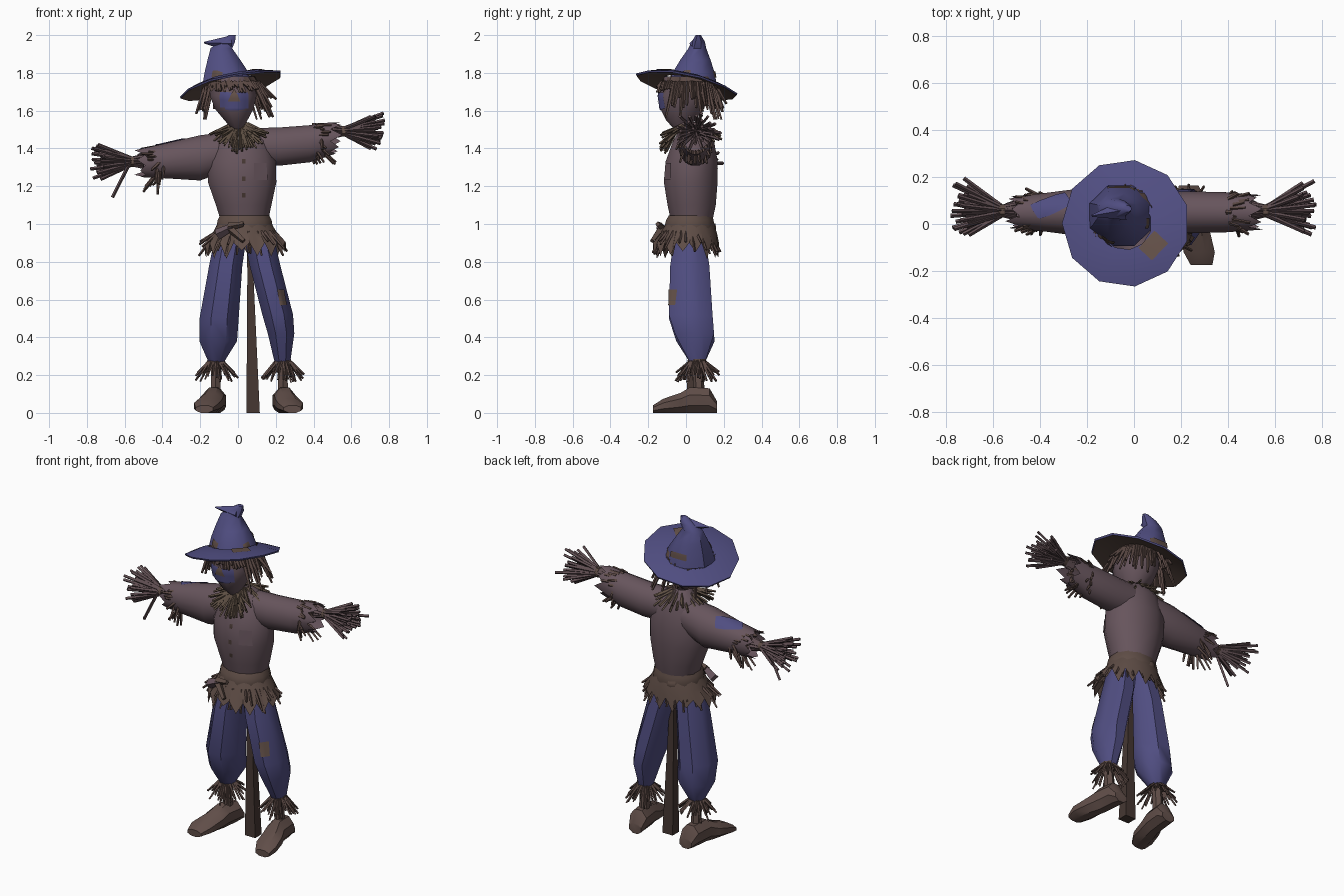
import bpy, bmesh, math, random
from mathutils import Vector
from mathutils.bvhtree import BVHTree

if "Cube" in bpy.data.objects:
    bpy.data.objects.remove(bpy.data.objects["Cube"])

random.seed(4)
R = random.uniform
TAU = math.tau


def material(name, r, g, b):
    m = bpy.data.materials.new(name)
    m.diffuse_color = (r, g, b, 1)
    m.use_nodes = True
    m.node_tree.nodes["Principled BSDF"].inputs["Base Color"].default_value = m.diffuse_color
    return m


BLUE = material("faded blue cloth", .080, .075, .22)
MAUVE = material("mauve shirt cloth", .135, .090, .108)
BROWN = material("brown sackcloth", .112, .073, .060)
STRAW = material("olive straw", .112, .078, .056)
TWIG = material("mauve straw", .112, .073, .080)
HAIR = material("dark hair straw", .100, .063, .055)
LEATHER = material("shoe leather", .118, .076, .066)
WOOD = material("dark wood", .060, .038, .032)
TAN = material("tan patch", .130, .084, .068)


def finish(name, bm, *mats, angle=45):
    me = bpy.data.meshes.new(name)
    bm.to_mesh(me)
    bm.free()
    for m in mats:
        me.materials.append(m)
    me.shade_smooth()
    me.set_sharp_from_angle(angle=math.radians(angle))
    ob = bpy.data.objects.new(name, me)
    bpy.context.collection.objects.link(ob)
    return ob


def loft(name, secs, mat, n=10, axis='z', jag=0, caps=True, phase=.5, angle=45):
    """Rings (position, centre a, centre b, radius a, radius b); last ring may be ragged."""
    bm = bmesh.new()
    rings = []
    for k, (t, a, b, ra, rb) in enumerate(secs):
        ring = []
        for i in range(n):
            w = TAU * (i + phase) / n
            p, q, s = a + ra * math.cos(w), b + rb * math.sin(w), t
            if k == len(secs) - 1 and i % 2:
                s += jag * R(.5, 1.3)
            co = {'z': (p, q, s), 'x': (s, p, q), 'y': (p, s, q)}[axis]
            ring.append(bm.verts.new(co))
        rings.append(ring)
    for r0, r1 in zip(rings, rings[1:]):
        for i in range(n):
            j = (i + 1) % n
            bm.faces.new((r0[i], r0[j], r1[j], r1[i]))
    if caps:
        bm.faces.new(rings[0])
        bm.faces.new(rings[-1])
    bmesh.ops.recalc_face_normals(bm, faces=bm.faces)
    return finish(name, bm, mat, angle=angle)


def straws(name, pairs, r, mat, tip=.6):
    """One tapered four-sided stalk per (start, end) pair."""
    bm = bmesh.new()
    for p, q in pairs:
        p, q = Vector(p), Vector(q)
        d = q - p
        mx = d.to_track_quat('Z', 'Y').to_matrix().to_4x4()
        mx.translation = (p + q) / 2
        bmesh.ops.create_cone(bm, cap_ends=True, segments=4, radius1=r, radius2=r * tip,
                              depth=d.length, matrix=mx)
    return finish(name, bm, mat, angle=30)


def ruff(name, c, r0, z0, r1, z1, count, r, mat, squash=1.0):
    """Ring of stalks spreading from radius r0 to a random radius and height."""
    pairs = []
    for i in range(count):
        w = TAU * (i + R(-.4, .4)) / count
        u, v, e = math.cos(w), math.sin(w) * squash, R(*r1)
        pairs.append(((c[0] + r0 * u, c[1] + r0 * v, z0),
                      (c[0] + e * u, c[1] + e * v, R(*z1))))
    return straws(name, pairs, r, mat)


def patch(name, target, c, w, h, mat, taper=1.0, lift=.005):
    """Thin cloth plate wrapped onto the nearest surface of a part."""
    bm = bmesh.new()
    bm.from_mesh(target.data)
    tree = BVHTree.FromBMesh(bm)
    bm.free()
    loc, nor, _, _ = tree.find_nearest(Vector(c))
    u = Vector((0, 0, 1)).cross(nor)
    u = u.normalized() if u.length > .1 else Vector((1, 0, 0))
    v = nor.cross(u)
    bm = bmesh.new()
    g = []
    for j in range(5):
        k = 1 + (taper - 1) * j / 4
        for i in range(5):
            p, q, _, _ = tree.find_nearest(loc + u * w * k * (i / 4 - .5) + v * h * (j / 4 - .5))
            g.append(bm.verts.new(p + q * lift))
    for j in range(4):
        for i in range(4):
            a = j * 5 + i
            bm.faces.new((g[a], g[a + 1], g[a + 6], g[a + 5]))
    bmesh.ops.remove_doubles(bm, verts=bm.verts, dist=.0005)
    bm.normal_update()
    for f in bm.faces:
        if f.normal.dot(nor) < 0:
            f.normal_flip()
    return finish(name, bm, mat)


# Pole
loft("pole", [(0, .08, .035, .05, .045), (.75, .065, .035, .022, .022),
              (.9, .06, .035, .02, .02)], WOOD, 4)

# Shirt body, belt and ragged hem
torso = loft("shirt_body", [(1.0, .035, .03, .125, .11), (1.1, .03, .03, .152, .132),
                            (1.22, .022, .025, .187, .147), (1.33, .02, .03, .188, .143),
                            (1.44, .02, .04, .155, .112), (1.5, .01, .045, .105, .08),
                            (1.54, 0, .03, .045, .045)], MAUVE, 12, caps=False)
belt = loft("belt", [(.965, .035, .02, .15, .135), (.98, .035, .02, .155, .14),
                     (1.02, .035, .02, .148, .13), (1.045, .035, .025, .135, .12)], BROWN, 12,
            caps=False)
loft("shirt_hem", [(1.0, .035, .02, .145, .13), (.95, .037, .015, .172, .15),
                   (.90, .04, .0, .215, .175)], BROWN, 32, jag=-.07, caps=False)
ruff("hem_straw", (.04, 0), .15, .96, (.2, .25), (.83, .91), 32, .010, HAIR, .8)
straws("belt_knot", [((-.11, -.12, .945), (-.03, -.14, .985))], .03, MAUVE)
straws("belt_tails", [((-.05, -.13, .985), (.03, -.15, 1.0)), ((-.05, -.13, .98), (.03, -.18, .91))],
       .022, BROWN)
patch("belt_patch", belt, (-.06, .3, .99), .05, .05, TAN)
for z in (1.34, 1.24, 1.15):
    patch("button", torso, (.03, -.13, z), .02, .025, WOOD)
patch("chest_pocket", torso, (.125, -.11, 1.28), .08, .09, MAUVE, .9, .006)

# Trousers, ankles, straw cuffs and shoes
legs = {"left": ([(.98, -.03, .02, .09, .08), (.78, -.065, .02, .095, .112), (.5, -.1, .025, .112, .125),
                  (.38, -.105, .05, .108, .11), (.27, -.115, .06, .045, .045)], -.118, -.06),
        "right": ([(.98, .10, .02, .085, .08), (.78, .143, .02, .088, .112), (.52, .21, .025, .088, .125),
                   (.42, .228, .045, .076, .112), (.27, .235, .06, .045, .045)], .238, .05)}
for side, (secs, x, toe) in legs.items():
    leg = loft(side + "_trouser_leg", secs, BLUE, 8, caps=False)
    if side == "right":
        patch("knee_patch", leg, (.3, -.12, .63), .055, .085, TAN)
    loft(side + "_ankle", [(.1, x, .07, .03, .03), (.27, x, .06, .028, .028)], LEATHER, 6, caps=False)
    loft(side + "_ankle_tie", [(.255, x, .06, .046, .046), (.285, x, .06, .046, .046)], BROWN, 8)
    ruff(side + "_ankle_straw", (x, .06), .035, .275, (.065, .12), (.16, .22), 36, .009, HAIR)
    loft(side + "_shoe", [(y, x + toe * f, h / 2, w, h / 2 / math.cos(math.pi / 8))
                          for y, f, w, h in ((.165, -.1, .045, .06), (.125, 0, .06, .13),
                                             (.02, .2, .06, .135), (-.03, .45, .068, .105),
                                             (-.12, .8, .072, .075), (-.175, 1, .05, .04))],
         LEATHER, 8, 'y', angle=35)

# Sleeves, ragged cuffs and straw hands
arms = {"left": (-1, [(.06, 1.385, .105), (.2, 1.35, .122), (.38, 1.335, .095), (.49, 1.325, .078)], 1.33),
        "right": (1, [(.1, 1.41, .10), (.22, 1.41, .103), (.38, 1.425, .10), (.49, 1.455, .085)], 1.49)}
for side, (s, secs, hz) in arms.items():
    sleeve = loft(side + "_sleeve", [(s * x, .05, z, r * .88, r) for x, z, r in secs], MAUVE, 16, 'x',
                  jag=s * .05, caps=False)
    if side == "left":
        patch("sleeve_patch", sleeve, (-.37, .115, 1.5), .16, .085, BLUE)
    cz = secs[-1][1]
    fringe, hand = [], []
    for i in range(28):
        w = TAU * i / 28
        c, q = math.cos(w), math.sin(w)
        low = q < .2
        x = R(.38, .45)
        fringe.append(((s * x, .05 + .07 * c, cz + .07 * q),
                       (s * (x + R(.0, .08)), .05 + R(.08, .105) * c,
                        cz + (.10 if low else .075) * q - R(.03, .07) * low)))
    for i in range(36):
        w, k = i * 2.4, math.sqrt((i + .5) / 36)
        c, q = math.cos(w) * k, math.sin(w) * k
        reach = R(.15, .228) * (1 - .1 * k)
        f = R(.85, 1.1)
        hand.append(((s * .5, .055 + .035 * c, hz + .035 * q), (s * .565, .055 + .018 * c, hz + .018 * q)))
        hand.append(((s * .56, .055 + .018 * c, hz + .018 * q),
                     (s * (.565 + reach), .06 + .135 * f * c, hz + .108 * f * q)))
    if s < 0:
        hand.append(((s * .57, .03, hz), (s * .665, .03, hz - .19)))
    straws(side + "_cuff_straw", fringe, .010, HAIR)
    straws(side + "_straw_hand", hand, .0095, TWIG, .95)
    loft(side + "_wrist_tie", [(s * .55, .055, hz, .03, .03), (s * .58, .055, hz, .03, .03)],
         BROWN, 8, 'x')

# Straw collar: ring all round and a fuller fan on the chest
ruff("collar_straw", (.01, .03), .04, 1.53, (.12, .165), (1.43, 1.49), 44, .010, STRAW)
fan = []
for i in range(30):
    a, e = math.radians(-80 + 160 * i / 29), R(.10, .15)
    fan.append(((.01 + .03 * math.sin(a), -.045, 1.51),
                (.015 + e * math.sin(a), R(-.14, -.10), 1.505 - e * .9 * math.cos(a))))
straws("collar_front_fan", fan, .010, STRAW)

# Head with eye patches, nose and mouth
head = loft("head", [(1.50, -.005, -.03, .025, .03), (1.545, -.01, -.03, .06, .075),
                     (1.61, -.02, -.02, .106, .12), (1.68, -.025, -.015, .128, .135),
                     (1.78, -.03, 0, .115, .12)], MAUVE, 12, caps=False)
for name, x in (("left_eye_patch", -.095), ("right_eye_patch", .055)):
    patch(name, head, (x, -.2, 1.645), .095, .085, BLUE, .85)
patch("nose", head, (-.02, -.3, 1.66), .07, .065, TAN, .05, .009)
patch("mouth", head, (-.015, -.3, 1.59), .12, .02, BLUE)

# Hair: ragged cap under the brim plus hanging locks, short over the face
loft("hair_cap", [(1.78, -.03, .01, .12, .125), (1.735, -.03, .015, .155, .155)], HAIR, 28,
     jag=-.045, caps=False)
locks = []
for i in range(66):
    w = TAU * (i + R(-.4, .4)) / 66
    c, s = math.cos(w), math.sin(w)
    front = s < -.6
    e, z = (R(.15, .165), R(1.69, 1.73)) if front else (R(.165, .22), R(1.55, 1.67))
    locks.append(((-.03 + .135 * c, .01 + .135 * s, 1.75), (-.01 + e * c, .008 + e * s, z)))
straws("hair_locks", locks, .014, HAIR, .45)

# Hat: tilted drooping brim with a brown underside, crown, folded tip and patches
brim = loft("hat_brim", [(1.772, -.035, 0, .11, .11), (1.762, -.035, 0, .2, .2),
                         (1.738, -.035, .003, .272, .272), (1.728, -.035, .003, .268, .268),
                         (1.750, -.035, 0, .19, .19), (1.758, -.035, 0, .11, .11)], BLUE, 11,
            caps=False)
brim.data.materials.append(BROWN)
for v in brim.data.vertices:
    x, y = v.co.x + .035, v.co.y
    v.co.z += .2 * x - .195 * y + .18 * (x * x - y * y) * math.sin(3 * x)
for p in brim.data.polygons:
    inner = math.hypot(p.center.x + .035, p.center.y) < .25
    p.material_index = int(p.normal.z < -.05 and inner)
crown = loft("hat_crown", [(1.73, -.055, .035, .145, .14), (1.80, -.06, .04, .127, .121),
                           (1.87, -.075, .05, .093, .086), (1.93, -.088, .06, .062, .051),
                           (1.965, -.06, .065, .048, .038), (2.0, -.03, .065, .02, .015)], BLUE, 8)
straws("hat_folded_tip", [((-.04, .06, 1.955), (-.18, .035, 1.96))], .043, BLUE, .1)
patch("brim_patch", brim, (.08, -.09, 1.83), .10, .08, TAN)
patch("crown_patch_front", crown, (-.13, -.15, 1.82), .07, .035, BROWN)
patch("crown_patch_side", crown, (.12, 0, 1.83), .05, .03, BROWN)
patch("crown_patch_back", crown, (-.05, .25, 1.81), .12, .035, BROWN)
